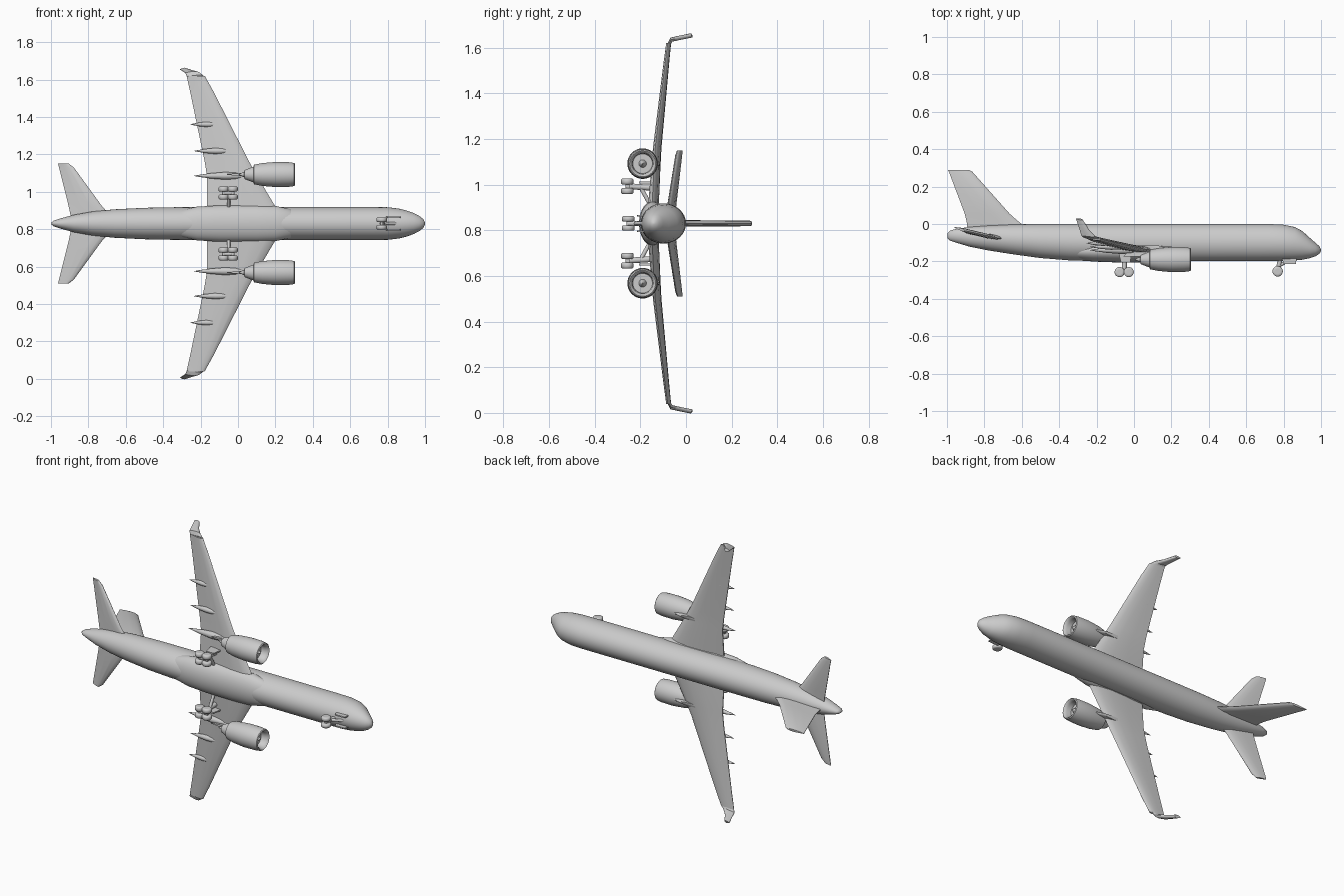
import bpy, bmesh, math
from mathutils import Vector

if "Cube" in bpy.data.objects:
    bpy.data.objects.remove(bpy.data.objects["Cube"])

ZC = 0.83  # symmetry plane: nose along +x, aircraft up along +y, span along z
grey = bpy.data.materials.new("light grey")
grey.diffuse_color = (0.6, 0.6, 0.6, 1)
grey.use_nodes = True
grey.node_tree.nodes["Principled BSDF"].inputs["Base Color"].default_value = grey.diffuse_color


def loft(name, rings, angle=40):
    """Skin a list of equal-length closed rings and cap both ends."""
    bm = bmesh.new()
    vs = [[bm.verts.new(p) for p in r] for r in rings]
    n = len(vs[0])
    for a, b in zip(vs, vs[1:]):
        for i in range(n):
            j = (i + 1) % n
            bm.faces.new((a[i], a[j], b[j], b[i]))
    bm.faces.new(vs[0])
    bm.faces.new(vs[-1])
    bmesh.ops.recalc_face_normals(bm, faces=bm.faces)
    me = bpy.data.meshes.new(name)
    bm.to_mesh(me)
    bm.free()
    me.materials.append(grey)
    ob = bpy.data.objects.new(name, me)
    bpy.context.collection.objects.link(ob)
    bpy.ops.object.select_all(action='DESELECT')
    ob.select_set(True)
    bpy.context.view_layer.objects.active = ob
    bpy.ops.object.shade_smooth_by_angle(angle=math.radians(angle))
    return ob


def oval(x, y, z, ry, rz, n=40):
    return [(x, y + ry * math.cos(2 * math.pi * i / n),
             z + rz * math.sin(2 * math.pi * i / n)) for i in range(n)]


def lathe_x(name, y, z, profile, sy=1, n=32, angle=40):
    return loft(name, [oval(x, y, z, r * sy, r, n) for x, r in profile], angle)


def tube(name, a, b, r, n=14):
    """Straight cylinder between two points."""
    a, b = Vector(a), Vector(b)
    q = (b - a).to_track_quat('Z', 'Y')
    ring = [q @ Vector((r * math.cos(2 * math.pi * i / n), r * math.sin(2 * math.pi * i / n), 0))
            for i in range(n)]
    return loft(name, [[a + p for p in ring], [b + p for p in ring]])


def wheel(name, x, y, z, r, w):
    rings = []
    for dz, k in ((-.5, .45), (-.5, .8), (-.3, 1), (.3, 1), (.5, .8), (.5, .45)):
        rings.append([(x + r * k * math.cos(math.pi * i / 10),
                       y + r * k * math.sin(math.pi * i / 10), z + w * dz) for i in range(20)])
    loft(name, rings, 50)


FOIL = ((0, 0), (.04, .45), (.15, .85), (.35, 1), (.65, .7), (1, .15),
        (1, -.15), (.65, -.7), (.35, -1), (.15, -.85), (.04, -.45))


def foil(le, te, half, across):
    """Aerofoil ring from leading to trailing point, thickened along 'across'."""
    le, te, across = Vector(le), Vector(te), Vector(across)
    return [le.lerp(te, t) + across * half * h for t, h in FOIL]


# Fuselage: x, underside y, top y, half width
BODY = ((1, -.146, -.136, .005), (.99, -.16, -.118, .024), (.97, -.173, -.1, .04),
        (.94, -.183, -.074, .056), (.9, -.191, -.038, .07), (.86, -.195, -.016, .08),
        (.8, -.197, -.004, .087), (.72, -.198, 0, .088), (.3, -.199, 0, .088), (-.2, -.199, 0, .088),
        (-.35, -.194, 0, .087), (-.5, -.182, 0, .084), (-.66, -.16, -.002, .076),
        (-.78, -.141, -.008, .064), (-.88, -.121, -.016, .046), (-.95, -.1, -.026, .027),
        (-.985, -.088, -.036, .015), (-.997, -.075, -.05, .006))
loft("fuselage", [oval(x, (a + b) / 2, ZC, (b - a) / 2, w, 48) for x, a, b, w in BODY], 60)

# Belly fairing around the wing roots
lathe_x("belly_fairing", -.145, ZC,
        [(-.36, .03), (-.3, .072), (-.22, .09), (-.1, .097), (.1, .098), (.2, .094), (.28, .077), (.34, .03)],
        .62, 40, 60)

# Tail fin with a small dorsal fillet
fin = ((-.56, -.89, -.03, .014), (-.62, -.895, .015, .014), (-.665, -.905, .055, .014),
       (-.865, -.99, .28, .012), (-.885, -.995, .29, .007))
loft("tail_fin", [foil((le, y, ZC), (te, y, ZC), h, (0, 0, 1)) for le, te, y, h in fin])

# Wing: span offset, leading x, leading y, trailing x, trailing y, half thickness
WING = ((.03, .25, -.15, -.165, -.135, .024), (.09, .2, -.148, -.165, -.13, .023),
        (.25, .105, -.14, -.165, -.116, .018), (.33, .06, -.135, -.178, -.11, .016),
        (.7, -.128, -.092, -.255, -.076, .011), (.79, -.178, -.08, -.275, -.068, .01))
STAB = ((.02, -.66, -.08, -.89, -.05, .012), (.09, -.725, -.075, -.905, -.043, .012),
        (.3, -.878, -.042, -.957, -.018, .01), (.32, -.905, -.036, -.962, -.017, .007))
# Winglet: span offset, leading x, trailing x, y
TIP = ((.785, -.178, -.272, -.076), (.805, -.205, -.281, -.066), (.813, -.24, -.292, -.03),
       (.824, -.275, -.31, .024))
NACELLE = ((.288, .001), (.262, .016), (.258, .017), (.258, .043), (.285, .046), (.3, .051),
           (.304, .057), (.3, .062), (.27, .066), (.2, .067), (.13, .061), (.085, .052),
           (.083, .042), (.06, .034), (.035, .024), (.033, .014), (.005, .002))
POD = ((0, .03), (.08, .45), (.25, .9), (.45, 1), (.7, .7), (.9, .3), (1, .04))

for s, side in ((1, "right"), (-1, "left")):
    def Z(d):
        return ZC + s * d

    for name, table in (("wing", WING), ("stabilizer", STAB)):
        loft(f"{side}_{name}", [foil((lx, ly, Z(d)), (tx, ty, Z(d)), h, (0, 1, 0))
                                for d, lx, ly, tx, ty, h in table])
    loft(f"{side}_winglet", [foil((lx, y, Z(d)), (tx, y + .004, Z(d)), .009, (0, .4, -s))
                             for d, lx, tx, y in TIP])

    # Engine and its pylon
    lathe_x(f"{side}_engine", -.19, Z(.262), NACELLE)
    pylon = ((.2, -.02, -.135, .01), (.13, -.12, -.115, .01))
    loft(f"{side}_pylon", [foil((a, y, Z(.262)), (b, y, Z(.262)), h, (0, 0, 1))
                           for a, b, y, h in ((.17, -.06, -.175, .012),) + pylon])

    # Flap track fairings under the trailing edge
    for k, (d, x0, x1, y, r) in enumerate(((.255, .06, -.235, -.14, .02),
                                           (.388, -.03, -.235, -.122, .016),
                                           (.53, -.1, -.255, -.103, .014))):
        lathe_x(f"{side}_flap_fairing_{k + 1}", y, Z(d),
                [(x0 + (x1 - x0) * t, r * w) for t, w in POD], 1, 16, 60)

    # Main landing gear: four wheels, bogie beam, leg and brace
    for x in (-.077, -.028):
        for d in (.142, .184):
            wheel(f"{side}_main_wheel", x, -.257, Z(d), .027, .027)
        tube(f"{side}_axle", (x, -.257, Z(.135)), (x, -.257, Z(.19)), .008)
    tube(f"{side}_bogie_beam", (-.085, -.255, Z(.163)), (-.02, -.255, Z(.163)), .01)
    tube(f"{side}_main_leg", (-.052, -.255, Z(.163)), (-.05, -.13, Z(.155)), .013)
    tube(f"{side}_leg_brace", (-.05, -.2, Z(.16)), (-.05, -.15, Z(.07)), .009)
    loft(f"{side}_gear_door", [[(x, y, Z(d)) for x, y in ((-.085, -.14), (-.01, -.14), (-.02, -.205), (-.07, -.205))]
                               for d in (.176, .184)])

    # Nose wheels and doors
    wheel(f"{side}_nose_wheel", .768, -.253, Z(.02), .028, .024)
    loft(f"{side}_nose_door", [[(x, y, Z(d)) for x, y in ((.79, -.18), (.87, -.18), (.865, -.213), (.8, -.215))]
                               for d in (.03, .037)])

# Nose gear leg
tube("nose_axle", (.768, -.253, ZC - .03), (.768, -.253, ZC + .03), .008)
tube("nose_leg", (.768, -.253, ZC), (.785, -.17, ZC), .012)
tube("nose_brace", (.772, -.225, ZC), (.85, -.185, ZC), .008)
